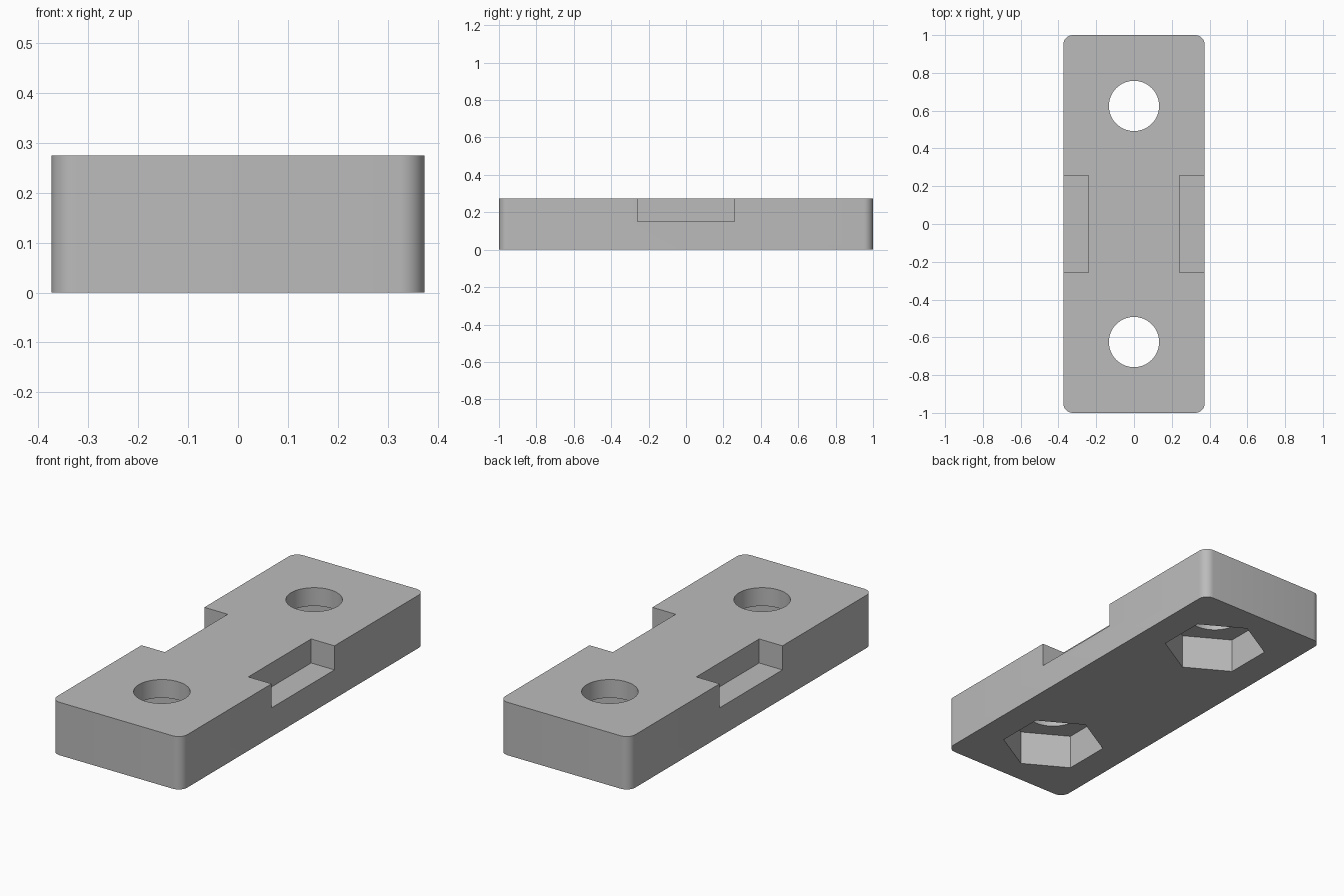
import bpy
import bmesh
import math
from mathutils import Matrix, Vector

cube = bpy.data.objects.get("Cube")
if cube:
    bpy.data.objects.remove(cube, do_unlink=True)

HALF_X, HALF_Y, HEIGHT = 0.374, 1.0, 0.275
HOLE_Y = 0.625

grey = bpy.data.materials.new("plain grey")
grey.use_nodes = True
colour = (0.5, 0.5, 0.5, 1)
grey.diffuse_color = colour
grey.node_tree.nodes["Principled BSDF"].inputs["Base Color"].default_value = colour


def add_object(name, bm):
    mesh = bpy.data.meshes.new(name)
    bm.to_mesh(mesh)
    bm.free()
    mesh.materials.append(grey)
    obj = bpy.data.objects.new(name, mesh)
    bpy.context.collection.objects.link(obj)
    return obj


def box(name, low, high, corner=0):
    """Box between two corners, with optionally rounded upright edges."""
    low, high = Vector(low), Vector(high)
    bm = bmesh.new()
    place = Matrix.Translation((low + high) / 2) @ Matrix.Diagonal((*(high - low), 1))
    bmesh.ops.create_cube(bm, size=1, matrix=place)
    if corner:
        upright = [e for e in bm.edges
                   if abs(e.verts[0].co.z - e.verts[1].co.z) > HEIGHT / 2]
        bmesh.ops.bevel(bm, geom=upright, offset=corner, segments=8,
                        profile=0.5, affect='EDGES')
    return add_object(name, bm)


def prism(name, sides, radius, y, bottom, top):
    """Upright prism with one corner pointing along y."""
    bm = bmesh.new()
    place = Matrix.Translation((0, y, (bottom + top) / 2)) @ Matrix.Rotation(math.pi / 2, 4, 'Z')
    # Cone corners start on the y axis, so hexagons are turned only if needed
    ring = bmesh.ops.create_cone(bm, cap_ends=True, segments=sides, radius1=radius,
                                 radius2=radius, depth=top - bottom)["verts"]
    start = ring[0].co
    turn = Matrix.Rotation(-math.atan2(start.y, start.x), 4, 'Z')
    bmesh.ops.transform(bm, matrix=place @ turn, verts=bm.verts)
    return add_object(name, bm)


# Main block with rounded upright corners
block = box("mounting_block", (-HALF_X, -HALF_Y, 0), (HALF_X, HALF_Y, HEIGHT), 0.05)

cutters = []
for side in (-1, 1):
    # Notch in the upper edge of each long side
    xs = sorted((side * 0.24, side * 0.5))
    cutters.append(box("notch_cutter", (xs[0], -0.258, 0.15), (xs[1], 0.258, 0.4)))
    # Bolt hole with a hexagonal nut pocket below
    cutters.append(prism("nut_pocket_cutter", 6, 0.25, side * HOLE_Y, -0.1, 0.18))
    cutters.append(prism("bolt_hole_cutter", 64, 0.133, side * HOLE_Y, -0.2, 0.4))

bpy.ops.object.select_all(action='DESELECT')
bpy.context.view_layer.objects.active = block
block.select_set(True)
for cutter in cutters:
    cutter.hide_render = True
    cut = block.modifiers.new("cut", 'BOOLEAN')
    cut.operation = 'DIFFERENCE'
    cut.solver = 'EXACT'
    cut.object = cutter
    bpy.ops.object.modifier_apply(modifier=cut.name)
    bpy.data.objects.remove(cutter, do_unlink=True)

bpy.ops.object.shade_smooth_by_angle(angle=math.radians(30))
